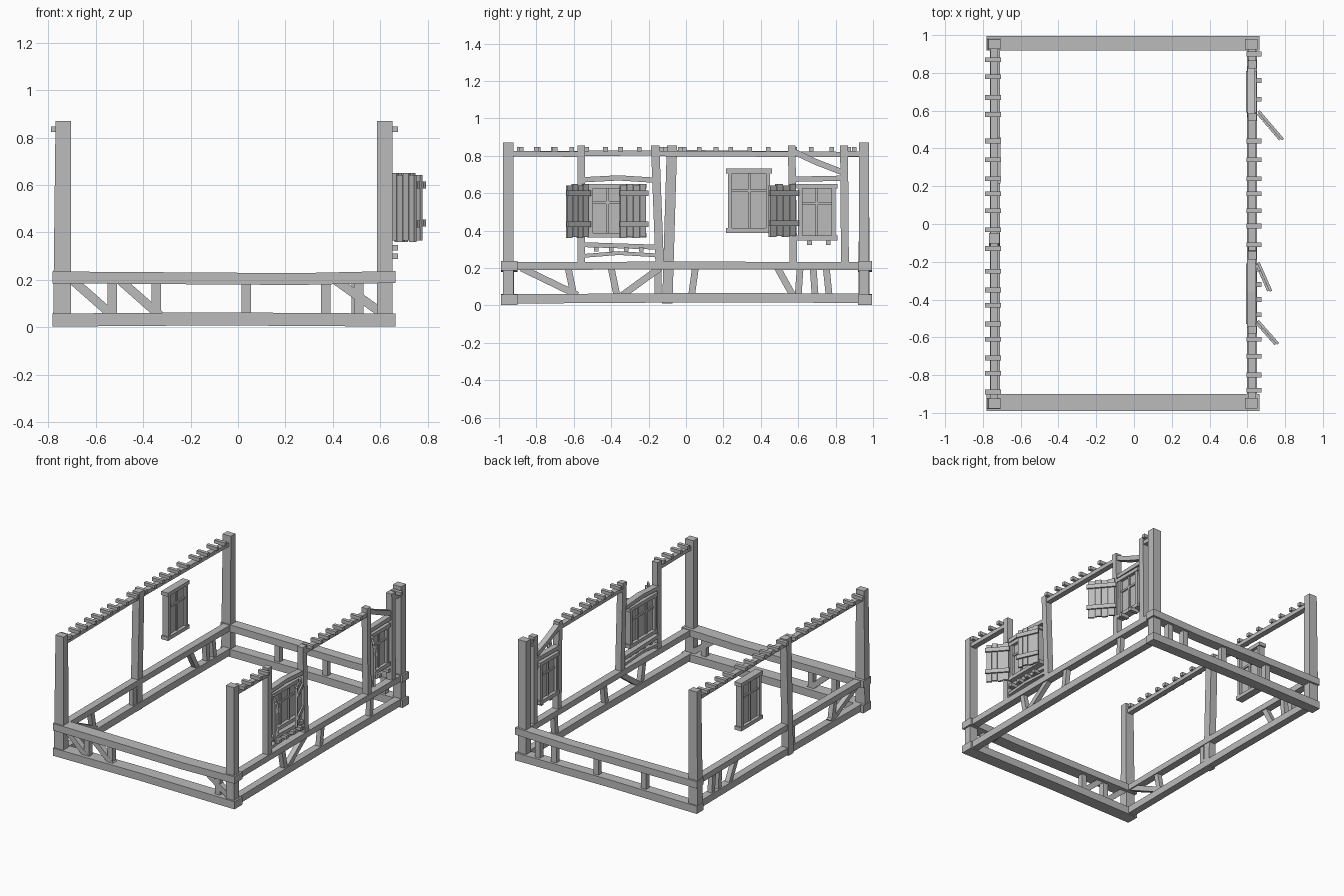
import bpy
import math
from mathutils import Vector

cube = bpy.data.objects.get("Cube")
if cube:
    bpy.data.objects.remove(cube)

wood = bpy.data.materials.new("grey_wood")
wood.use_nodes = True
GREY = (0.5, 0.5, 0.5, 1)
wood.diffuse_color = GREY
wood.node_tree.nodes["Principled BSDF"].inputs["Base Color"].default_value = GREY


def beam(name, path, wide, deep, taper=1.0):
    """Timber along a path: wide is horizontal, deep is the other way across."""
    pts = [Vector(p) for p in path]
    run = (pts[-1] - pts[0]).normalized()
    up = Vector((0, 1, 0)) if abs(run.z) > 0.95 else Vector((0, 0, 1))
    side = run.cross(up).normalized()
    up = side.cross(run)
    verts, faces = [], []
    for i, p in enumerate(pts):
        k = 1 + (taper - 1) * i / (len(pts) - 1)
        for s, u in ((-1, -1), (1, -1), (1, 1), (-1, 1)):
            verts.append(p + side * s * wide * k / 2 + up * u * deep * k / 2)
    for i in range(len(pts) - 1):
        for j in range(4):
            a, b = i * 4 + j, i * 4 + (j + 1) % 4
            faces.append((a, b, b + 4, a + 4))
    n = len(verts)
    faces += [(3, 2, 1, 0), (n - 4, n - 3, n - 2, n - 1)]
    mesh = bpy.data.meshes.new(name)
    mesh.from_pydata(verts, [], faces)
    mesh.materials.append(wood)
    obj = bpy.data.objects.new(name, mesh)
    bpy.context.collection.objects.link(obj)
    return obj


LEFT, RIGHT = 0.625, -0.735   # wall centre lines
FRONT, BACK = -0.945, 0.957

# Sill and rail rings, slightly bowed
for end, y, w in (("front", FRONT, 0.09), ("back", BACK, 0.075)):
    beam(end + "_sill", [(-0.782, y, 0.03), (-0.1, y, 0.035), (0.665, y, 0.03)], w, 0.055)
    beam(end + "_rail", [(-0.782, y, 0.21), (0.25, y, 0.203), (0.665, y, 0.212)], w, 0.05)
for side, x in (("left", LEFT), ("right", RIGHT)):
    beam(side + "_sill", [(x, FRONT, 0.035), (x, 0.2, 0.042), (x, BACK, 0.038)], 0.053, 0.05)
    beam(side + "_rail", [(x, FRONT, 0.21), (x, 0, 0.214), (x, BACK, 0.21)], 0.053, 0.042)

# Corner posts
for end, y in (("front", FRONT - 0.005), ("back", BACK - 0.005)):
    beam("left_" + end + "_post", [(0.62, y, 0.01), (0.62, y, 0.87)], 0.065, 0.055)
    beam("right_" + end + "_post", [(-0.743, y, 0.01), (-0.738, y, 0.87)], 0.075, 0.06, 0.86)

# Wall posts
beam("left_window_post_front", [(LEFT, -0.56, 0.2), (LEFT, -0.56, 0.855)], 0.045, 0.042)
beam("left_window_post_mid", [(LEFT, -0.14, 0.2), (LEFT, -0.165, 0.855)], 0.045, 0.045)
beam("left_window_post_back", [(LEFT, 0.575, 0.2), (LEFT, 0.565, 0.855)], 0.045, 0.04)
beam("left_window_post_end", [(LEFT, 0.85, 0.2), (LEFT, 0.845, 0.855)], 0.045, 0.042)
beam("right_middle_post", [(-0.74, -0.1, 0.01), (-0.74, -0.075, 0.855)], 0.055, 0.055)

# Top plates
beam("right_top_plate", [(-0.74, FRONT, 0.81), (-0.74, 0, 0.817), (-0.74, BACK, 0.806)], 0.04, 0.028)
for name, a, b in (("front", FRONT, -0.56), ("middle", -0.16, 0.57), ("back", 0.845, BACK)):
    beam("left_top_plate_" + name, [(0.625, a, 0.812), (0.625, b, 0.808)], 0.04, 0.028)


# Roof pegs laid across the plates
def pegs(name, x0, x1, z, ys):
    for y in ys:
        beam(name, [(x0, y, z), (x1, y, z)], 0.025, 0.024)


pegs("right_roof_peg", -0.79, -0.705, 0.836,
     (0.87, 0.78, 0.67, 0.58, 0.44, 0.34, 0.24, 0.16, 0.07, -0.03,
      -0.13, -0.25, -0.35, -0.43, -0.53, -0.61, -0.71, -0.79, -0.89))
pegs("left_roof_peg", 0.595, 0.675, 0.836,
     (0.9, 0.44, 0.34, 0.24, 0.16, 0.07, -0.01, -0.11, -0.61, -0.7, -0.8, -0.88))
pegs("left_sill_peg", 0.61, 0.675, 0.335, (0.66, 0.76))
pegs("left_sill_peg", 0.61, 0.675, 0.3, (-0.48, -0.4, -0.32, -0.24))

# Window bay lintels, sills and brace
beam("front_bay_lintel", [(0.62, -0.55, 0.672), (0.62, -0.36, 0.682), (0.62, -0.17, 0.67)], 0.045, 0.028)
beam("front_bay_sill", [(0.62, -0.55, 0.325), (0.62, -0.16, 0.312)], 0.045, 0.026)
beam("front_bay_lower_sill", [(0.62, -0.55, 0.265), (0.62, -0.36, 0.28), (0.62, -0.16, 0.268)], 0.045, 0.02)
beam("back_bay_lintel", [(0.62, 0.58, 0.675), (0.62, 0.83, 0.68)], 0.04, 0.028)
beam("back_bay_brace", [(0.62, 0.57, 0.825), (0.62, 0.7, 0.765), (0.62, 0.83, 0.715)], 0.04, 0.032)


# Braces between sill and rail: two positions along the wall, bottom and top
def wall_braces(name, x, spans):
    for lo, hi in spans:
        beam(name, [(x, lo, 0.055), (x, hi, 0.2)], 0.035, 0.036)


def end_braces(name, y, spans):
    for lo, hi in spans:
        beam(name, [(lo, y, 0.05), (hi, y, 0.2)], 0.04, 0.038)


wall_braces("left_brace", LEFT, ((-0.37, -0.4), (-0.34, -0.14), (0.03, 0.05), (0.6, 0.61)))
wall_braces("right_brace", RIGHT, ((-0.58, -0.88), (-0.6, -0.63), (-0.15, -0.15),
                                   (0.57, 0.49), (0.69, 0.68), (0.765, 0.75)))
end_braces("front_brace", FRONT, ((-0.53, -0.7), (-0.53, -0.53), (-0.33, -0.5),
                                  (-0.345, -0.345), (0.51, 0.51), (0.62, 0.41)))
end_braces("back_brace", BACK, ((-0.345, -0.345), (0.035, 0.035), (0.37, 0.37), (0.5, 0.5)))


# Windows: casing, pane and glazing bars
def window(name, x, y0, y1, z0, z1, columns):
    t = 0.022
    for y in (y0 + t / 2, y1 - t / 2):
        beam(name + "_jamb", [(x, y, z0), (x, y, z1)], 0.045, t)
    for z in (z0, z1):
        beam(name + "_cap", [(x, y0 - 0.01, z), (x, y1 + 0.01, z)], 0.055, 0.026)
    mid = (z0 + z1) / 2
    beam(name + "_pane", [(x, (y0 + y1) / 2, z0), (x, (y0 + y1) / 2, z1)], 0.008, y1 - y0 - t)
    for i in range(1, columns):
        y = y0 + (y1 - y0) * i / columns
        beam(name + "_mullion", [(x, y, z0), (x, y, z1)], 0.028, 0.014)
    z = mid + (z1 - z0) * 0.17
    beam(name + "_crossbar", [(x, y0, z), (x, y1, z)], 0.028, 0.014)


window("front_window", 0.62, -0.52, -0.22, 0.375, 0.637, 3)
window("back_window", 0.62, 0.6, 0.8, 0.36, 0.637, 2)
window("right_window", RIGHT, 0.225, 0.45, 0.4, 0.718, 2)


# Plank shutters swung open on the left wall, from hinge to free edge
def shutter(name, hinge, free, z0, z1):
    a, b = Vector((*hinge, 0)), Vector((*free, 0))
    run = b - a
    out = Vector((-run.y, run.x, 0)).normalized() * 0.012
    count = 4
    for i in range(count):
        p = a + run * (i + 0.04) / count
        q = a + run * (i + 0.96) / count
        top = z1 - 0.008 * (i % 2)
        low = z0 + 0.006 * ((i + 1) % 2)
        zc = Vector((0, 0, (low + top) / 2))
        beam(name + "_plank", [p + zc, q + zc], 0.014, top - low)
    for z in (z0 + 0.075, z1 - 0.05):
        zc = Vector((0, 0, z))
        beam(name + "_batten", [a - run * 0.04 + out + zc, b + run * 0.04 + out + zc], 0.014, 0.03)


shutter("front_bay_shutter", (0.65, -0.525), (0.75, -0.638), 0.36, 0.65)
shutter("middle_shutter", (0.65, -0.215), (0.712, -0.355), 0.36, 0.65)
shutter("back_bay_shutter", (0.655, 0.585), (0.775, 0.445), 0.365, 0.65)
